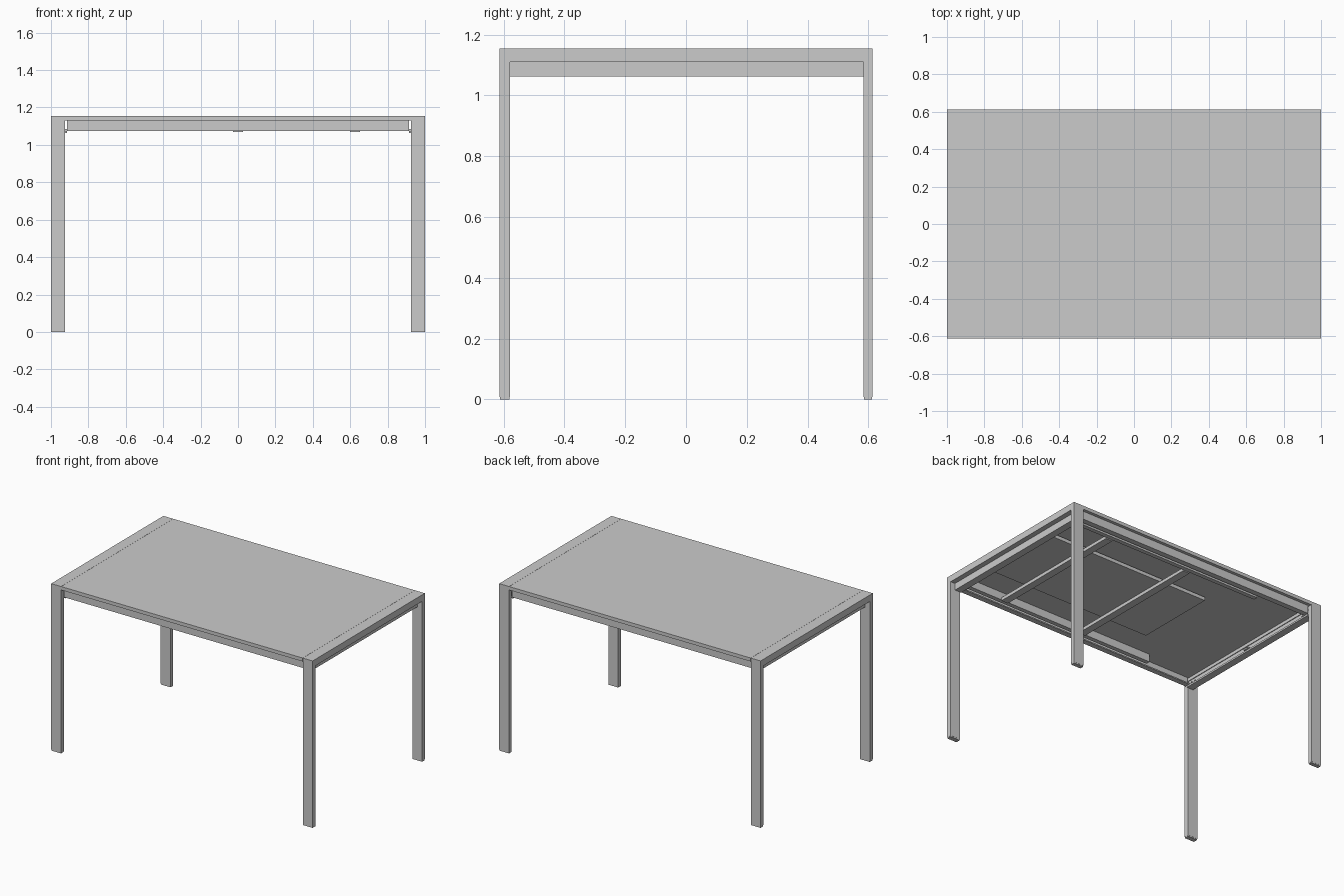
import bpy, bmesh, math
from mathutils import Matrix, Vector

if "Cube" in bpy.data.objects:
    bpy.data.objects.remove(bpy.data.objects["Cube"])


def make_object(name, bm):
    bmesh.ops.recalc_face_normals(bm, faces=bm.faces[:])
    mesh = bpy.data.meshes.new(name)
    bm.to_mesh(mesh)
    bm.free()
    obj = bpy.data.objects.new(name, mesh)
    bpy.context.collection.objects.link(obj)
    return obj


def box(name, x, y, z):
    """Box from (min, max) pairs."""
    bm = bmesh.new()
    size = Vector((x[1] - x[0], y[1] - y[0], z[1] - z[0]))
    centre = Vector((sum(x) / 2, sum(y) / 2, sum(z) / 2))
    bmesh.ops.create_cube(bm, size=1, matrix=Matrix.Translation(centre) @ Matrix.Diagonal(size).to_4x4())
    return make_object(name, bm)


def extrude(name, points, vector):
    bm = bmesh.new()
    face = bm.faces.new([bm.verts.new(p) for p in points])
    new = bmesh.ops.extrude_face_region(bm, geom=[face])["geom"]
    bmesh.ops.translate(bm, vec=vector, verts=[v for v in new if isinstance(v, bmesh.types.BMVert)])
    bm.faces.new([v for v in face.verts]) if not face.is_valid else None
    return make_object(name, bm)


def span(a, b, s):
    """Range mirrored by sign s."""
    return tuple(sorted((a * s, b * s)))


TOP, HALF = 1.155, 0.613
FRONT_IN, BACK_IN = -0.58, 0.584

for s, side in ((-1, "left"), (1, "right")):
    # End frame: two legs joined by a flat top bar
    u = [(-HALF, 0.008), (-HALF, TOP), (HALF, TOP), (HALF, 0.008),
         (BACK_IN, 0.008), (BACK_IN, 1.11), (FRONT_IN, 1.11), (FRONT_IN, 0.008)]
    extrude(side + "_leg_frame", [(0.925 * s, y, z) for y, z in u], (0.075 * s, 0, 0))
    # Foot pads
    for name, y in (("front", (-HALF + 0.001, FRONT_IN - 0.001)), ("back", (BACK_IN + 0.001, HALF - 0.001))):
        box(f"{side}_{name}_foot_pad", span(0.926, 0.999, s), y, (0, 0.008))
    # End apron, an angle section under the top bar
    angle = [(0.93, 1.11), (0.965, 1.11), (0.965, 1.063), (0.915, 1.063), (0.915, 1.075), (0.93, 1.075)]
    extrude(side + "_end_apron", [(x * s, FRONT_IN, z) for x, z in angle], (0, BACK_IN - FRONT_IN, 0))
    # Bolt heads and latch on the inner face of the apron
    for y in (-0.55, -0.52, 0.52, 0.55):
        bm = bmesh.new()
        bmesh.ops.create_cone(bm, cap_ends=True, segments=10, radius1=0.006, radius2=0.006, depth=0.006,
                              matrix=Matrix.Translation((0.928 * s, y, 1.093)) @ Matrix.Rotation(math.pi / 2, 4, "Y"))
        make_object(side + "_apron_bolt", bm)
    box(side + "_latch", span(0.905, 0.93, s), (-0.02, 0.02), (1.075, 1.085))

# Tabletop between the end bars
box("tabletop", (-0.924, 0.924), (-HALF, HALF), (1.131, TOP))

for s, side in ((-1, "front"), (1, "back")):
    # Long apron, angle section with a lip at the bottom
    angle = [(0.592, 1.131), (0.592, 1.075), (0.555, 1.075), (0.555, 1.083), (0.575, 1.083), (0.575, 1.131)]
    extrude(side + "_long_apron", [(-0.915, y * s, z) for y, z in angle], (1.83, 0, 0))
    # Sliding rail
    box(side + "_slide_rail", (-0.55, 0.9), span(0.505, 0.535, s), (1.077, 1.131))

# Stored extension leaf and the cross beams carrying it
box("extension_leaf", (-0.34, 0.9), (-0.29, 0.28), (1.092, 1.116))
for x in (0.0, 0.625):
    box("cross_beam", (x - 0.026, x + 0.026), (-0.505, 0.505), (1.07, 1.092))
